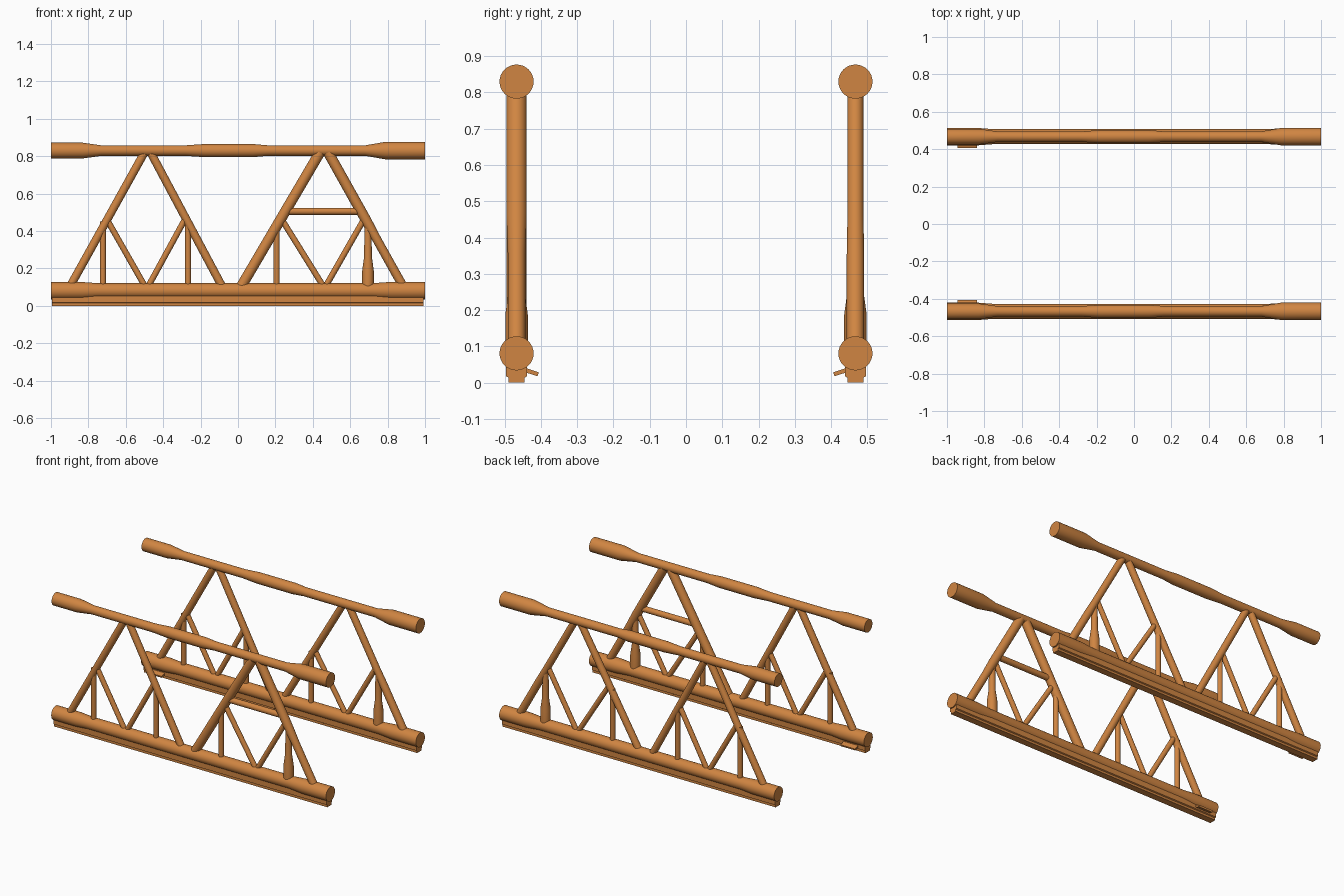
import bpy, bmesh, math
from mathutils import Vector

if "Cube" in bpy.data.objects:
    bpy.data.objects.remove(bpy.data.objects["Cube"])

copper = bpy.data.materials.new("copper orange")
copper.use_nodes = True
colour = (0.63, 0.235, 0.054, 1)
copper.diffuse_color = colour
copper.node_tree.nodes["Principled BSDF"].inputs["Base Color"].default_value = colour


def finish(name, bm, smooth=True):
    bmesh.ops.recalc_face_normals(bm, faces=bm.faces)
    mesh = bpy.data.meshes.new(name)
    bm.to_mesh(mesh)
    bm.free()
    mesh.materials.append(copper)
    obj = bpy.data.objects.new(name, mesh)
    bpy.context.collection.objects.link(obj)
    if smooth:
        bpy.ops.object.select_all(action='DESELECT')
        obj.select_set(True)
        bpy.context.view_layer.objects.active = obj
        bpy.ops.object.shade_smooth_by_angle(angle=math.radians(35))
    return obj


def rod(name, y, start, end, profile, sides=32):
    """Turned rod from start to end (x, z); profile is (fraction, radius)."""
    a, b = Vector((start[0], y, start[1])), Vector((end[0], y, end[1]))
    axis = (b - a).normalized()
    u = Vector((0, 1, 0))
    v = axis.cross(u)
    bm = bmesh.new()
    rings = []
    for t, r in profile:
        c = a.lerp(b, t)
        angles = [math.tau * i / sides for i in range(sides)]
        rings.append([bm.verts.new(c + r * (math.cos(k) * u + math.sin(k) * v)) for k in angles])
    for low, high in zip(rings, rings[1:]):
        for i in range(sides):
            j = (i + 1) % sides
            bm.faces.new((low[i], low[j], high[j], high[i]))
    bm.faces.new(rings[0])
    bm.faces.new(rings[-1])
    return finish(name, bm)


def strut(name, y, start, end, r):
    return rod(name, y, start, end, [(0, r), (1, r)])


def along_x(points):
    return [((x + 1) / 2, r) for x, r in points]


def extrude_x(name, outline, x0, x1):
    """Extrude a (y, z) outline between two x positions."""
    bm = bmesh.new()
    face = bm.faces.new([bm.verts.new((x0, y, z)) for y, z in outline])
    out = bmesh.ops.extrude_face_region(bm, geom=[face])
    moved = [g for g in out["geom"] if isinstance(g, bmesh.types.BMVert)]
    bmesh.ops.translate(bm, verts=moved, vec=(x1 - x0, 0, 0))
    return finish(name, bm, False)


TOP, BOTTOM, FOOT = 0.83, 0.081, 0.1

for side, s in (("front", -1), ("back", 1)):
    y = s * 0.467

    # Turned top and bottom chords
    rod(side + "_top_chord", y, (-1, TOP), (1, TOP), along_x([
        (-1, .042), (-.83, .042), (-.73, .028), (-.28, .028), (-.18, .035),
        (.08, .035), (.16, .028), (.68, .028), (.79, .047), (1, .047)]))
    rod(side + "_bottom_chord", y, (-1, BOTTOM), (1, BOTTOM), along_x([
        (-1, .046), (-.83, .046), (-.75, .04), (.72, .04), (.82, .047), (1, .047)]))

    # Stepped rail under the bottom chord
    half = [(.029, .06), (.029, .018), (.022, .014), (.022, 0)]
    outline = [(y + a, z) for a, z in half] + [(y - a, z) for a, z in reversed(half)]
    extrude_x(side + "_rail", outline, -.995, .992)

    # Sloping tab on the inner side of the rail
    tab = [(.02, .03), (.058, .018), (.061, .029), (.02, .042)]
    extrude_x(side + "_inner_tab", [(y - s * a, z) for a, z in tab], -.945, -.84)

    # Main legs of both triangles
    thick = .028 if s < 0 else .022
    strut(side + "_right_outer_leg", y, (-.9, FOOT), (-.5, .82), .022)
    strut(side + "_right_inner_leg", y, (-.083, FOOT), (-.467, .82), .022)
    strut(side + "_left_inner_leg", y, (.015, FOOT), (.438, .82), thick)
    rod(side + "_left_outer_leg", y, (.885, FOOT), (.482, .82),
        [(0, .024), (.35, .024), (.5, thick), (1, thick)])

    # Small inner webs
    webs = (("right_outer", -.70, -.495), ("right_inner", -.285, -.482),
            ("left_inner", .235, .459), ("left_outer", .672, .466))
    for name, top_x, foot_x in webs:
        strut(f"{side}_{name}_web", y, (foot_x, FOOT), (top_x, .46), .016)

    # Plain posts and one bottle-shaped post
    for name, x in (("right_outer", -.722), ("right_inner", -.267), ("left_inner", .206)):
        strut(f"{side}_{name}_post", y, (x, FOOT), (x, .45), .016)
    rod(side + "_bottle_post", y, (.695, FOOT), (.695, .45),
        [(0, .031), (.25, .031), (.46, .021), (1, .018)])

# Single cross bar in the front truss
strut("front_cross_bar", -.467, (.25, .505), (.66, .505), .019)
